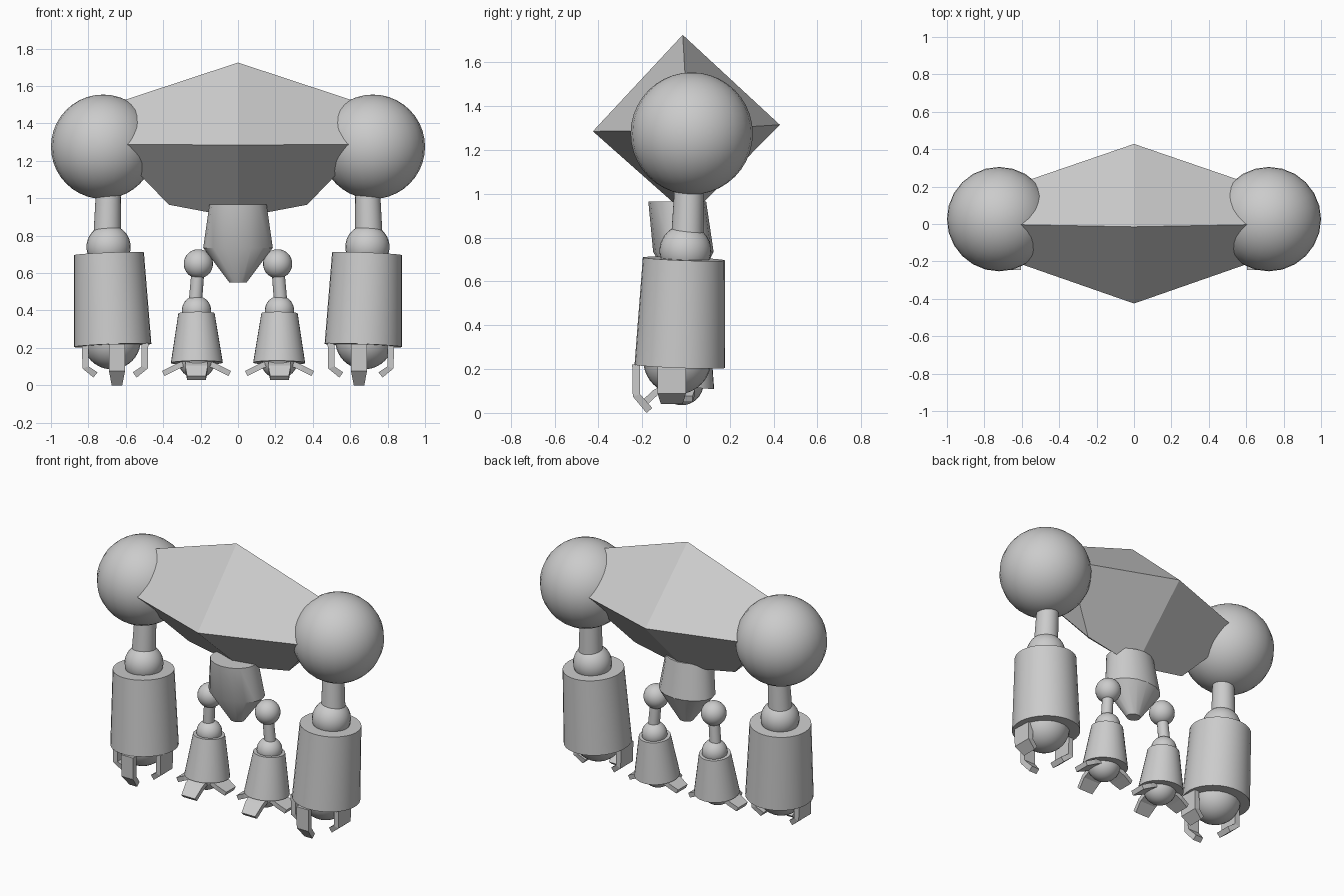
import bpy
import bmesh
import math
from mathutils import Vector

cube = bpy.data.objects.get("Cube")
if cube:
    bpy.data.objects.remove(cube, do_unlink=True)


def finish(name, bm, smooth):
    bmesh.ops.recalc_face_normals(bm, faces=bm.faces[:])
    mesh = bpy.data.meshes.new(name)
    bm.to_mesh(mesh)
    bm.free()
    obj = bpy.data.objects.new(name, mesh)
    bpy.context.collection.objects.link(obj)
    if smooth:
        bpy.ops.object.select_all(action='DESELECT')
        obj.select_set(True)
        bpy.context.view_layer.objects.active = obj
        bpy.ops.object.shade_smooth_by_angle(angle=math.radians(30))
    return obj


def loft(name, rings, smooth=False):
    """Skin a list of equal-length point rings and cap both ends."""
    bm = bmesh.new()
    loops = [[bm.verts.new(p) for p in ring] for ring in rings]
    n = len(loops[0])
    for a, b in zip(loops, loops[1:]):
        for i in range(n):
            j = (i + 1) % n
            bm.faces.new((a[i], a[j], b[j], b[i]))
    bm.faces.new(loops[0])
    bm.faces.new(loops[-1])
    return finish(name, bm, smooth)


def ball(name, centre, radius):
    bm = bmesh.new()
    bmesh.ops.create_uvsphere(bm, u_segments=24, v_segments=20, radius=radius)
    bmesh.ops.translate(bm, vec=centre, verts=bm.verts[:])
    return finish(name, bm, True)


def limb(name, top, bottom, r_top, r_bottom):
    """Tapered cylinder between two points."""
    top, bottom = Vector(top), Vector(bottom)
    axis = top - bottom
    bm = bmesh.new()
    bmesh.ops.create_cone(bm, cap_ends=True, segments=32, radius1=r_bottom,
                          radius2=r_top, depth=axis.length)
    turn = Vector((0, 0, 1)).rotation_difference(axis).to_matrix()
    bmesh.ops.rotate(bm, matrix=turn, verts=bm.verts[:])
    bmesh.ops.translate(bm, vec=(top + bottom) / 2, verts=bm.verts[:])
    return finish(name, bm, True)


def finger(name, centre, angle, path, widths, thick):
    """Bent slab following (radius, height) points, reaching out at an angle."""
    out = Vector((math.sin(angle), -math.cos(angle), 0))
    across = Vector((math.cos(angle), math.sin(angle), 0))
    base = Vector((centre[0], centre[1], 0))
    rings = []
    for i, ((r, z), w) in enumerate(zip(path, widths)):
        r0, z0 = path[max(i - 1, 0)]
        r1, z1 = path[min(i + 1, len(path) - 1)]
        nrm = Vector((z1 - z0, r0 - r1)).normalized() * thick / 2
        rings.append([base + out * (r + s * nrm.x) + across * t * w / 2
                      + Vector((0, 0, z + s * nrm.y))
                      for s, t in ((-1, -1), (-1, 1), (1, 1), (1, -1))])
    return loft(name, rings)


# Faceted diamond body, widest in the middle with slanted ends
def body_end(s):
    return [(s * 0.80, 0, 1.461), (s * 0.68, -0.188, 1.287),
            (s * 0.37, 0.01, 0.965), (s * 0.68, 0.195, 1.30)]


middle = [(0, -0.015, 1.725), (0, -0.425, 1.285), (0, 0.015, 0.895), (0, 0.428, 1.315)]
loft("body", [body_end(-1), middle, body_end(1)])


# Waist: oval collar running into a blunt cone
def oval(cy, z, rx, ry, n=16):
    turns = [math.tau * i / n for i in range(n)]
    return [(rx * math.cos(a), cy + ry * math.sin(a), z) for a in turns]


loft("waist", [oval(-0.04, 0.965, 0.153, 0.132), oval(-0.012, 0.735, 0.186, 0.138),
               oval(-0.005, 0.548, 0.045, 0.04)], smooth=True)

for side, s in (("right", -1), ("left", 1)):
    # Large outer arm
    ball(f"{side}_shoulder", (s * 0.721, 0.026, 1.275), 0.279)
    limb(f"{side}_upper_arm", (s * 0.693, 0.015, 1.05), (s * 0.70, 0.005, 0.78), 0.066, 0.074)
    ball(f"{side}_elbow", (s * 0.692, -0.003, 0.74), 0.118)
    limb(f"{side}_forearm", (s * 0.69, -0.01, 0.703), (s * 0.67, -0.028, 0.213), 0.187, 0.207)
    ball(f"{side}_hand", (s * 0.675, -0.04, 0.24), 0.155)
    side_path = [(0.16, 0.225), (0.158, 0.095), (0.105, 0.055)]
    front_path = [(0.163, 0.22), (0.161, 0.08), (0.102, 0.011)]
    palm = (s * 0.657, -0.065)
    finger(f"{side}_front_finger", (s * 0.647, palm[1]), 0, front_path, (0.088, 0.086, 0.056), 0.035)
    for label, turn in (("outer", s), ("inner", -s)):
        finger(f"{side}_{label}_finger", palm, turn * math.pi / 2,
               side_path, (0.13, 0.13, 0.10), 0.035)

    # Small inner arm
    ball(f"{side}_small_shoulder", (s * 0.212, 0.01, 0.649), 0.078)
    limb(f"{side}_small_upper_arm", (s * 0.212, 0.01, 0.64), (s * 0.23, 0.015, 0.42), 0.034, 0.036)
    ball(f"{side}_small_elbow", (s * 0.222, 0.015, 0.40), 0.078)
    limb(f"{side}_small_forearm", (s * 0.222, 0.012, 0.385), (s * 0.22, -0.01, 0.12), 0.097, 0.139)
    ball(f"{side}_small_hand", (s * 0.22, -0.02, 0.135), 0.1)
    grip = (s * 0.222, -0.02)
    for label, turn, tip in (("front", 0, 0.038), ("outer", s, 0.063), ("inner", -s, 0.063)):
        finger(f"{side}_small_{label}_claw", grip, turn * math.pi / 2,
               [(0.06, 0.12), (0.12, 0.092), (0.178, tip)], (0.12, 0.12, 0.10), 0.03)
